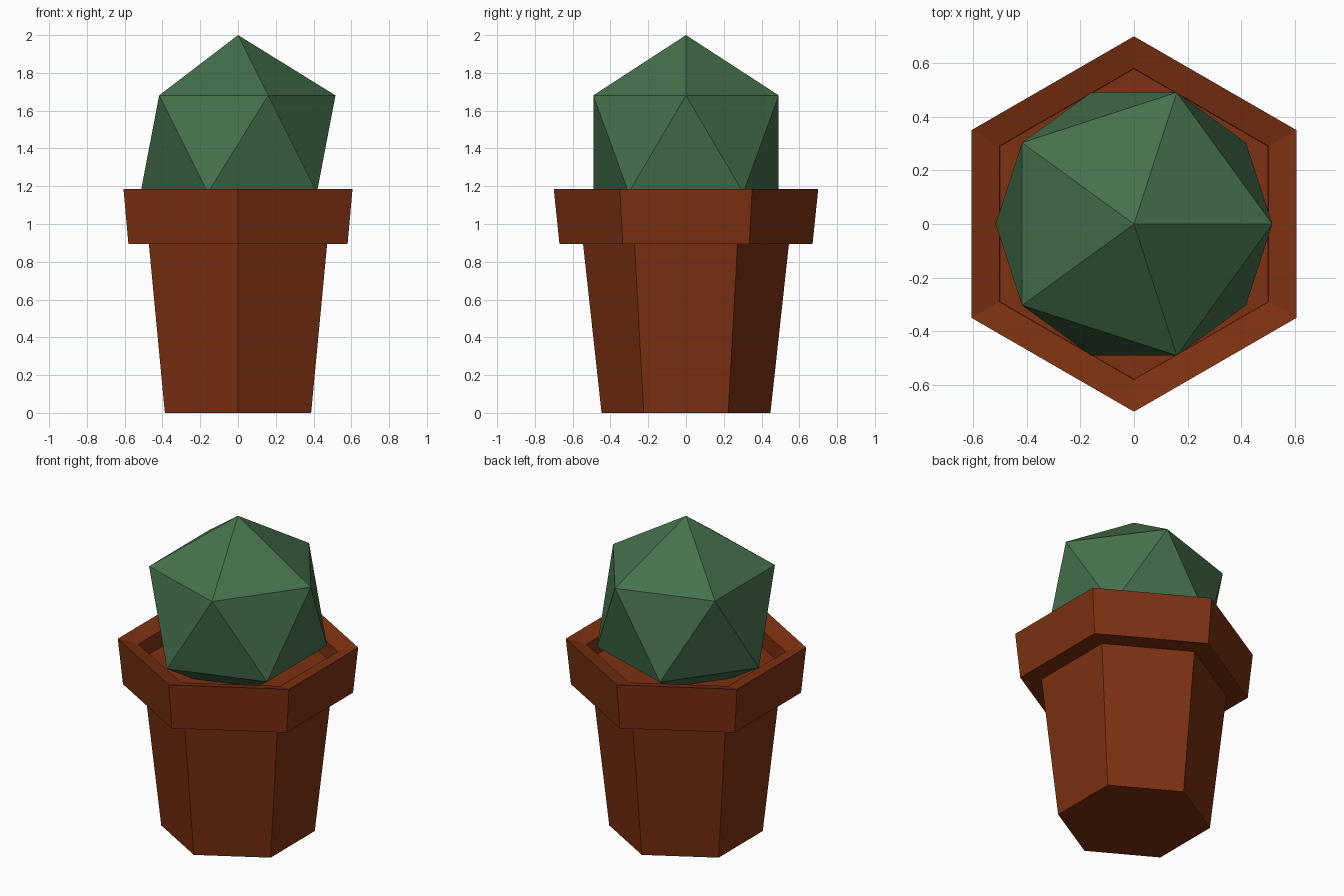
import bpy
import bmesh
import math

if "Cube" in bpy.data.objects:
    bpy.data.objects.remove(bpy.data.objects["Cube"], do_unlink=True)


def make_material(name, color):
    mat = bpy.data.materials.new(name)
    mat.use_nodes = True
    mat.diffuse_color = color
    bsdf = next(n for n in mat.node_tree.nodes if n.type == 'BSDF_PRINCIPLED')
    bsdf.inputs["Base Color"].default_value = color
    return mat


def make_object(name, bm, mat):
    bmesh.ops.recalc_face_normals(bm, faces=bm.faces)
    mesh = bpy.data.meshes.new(name)
    bm.to_mesh(mesh)
    bm.free()
    mesh.materials.append(mat)
    obj = bpy.data.objects.new(name, mesh)
    bpy.context.collection.objects.link(obj)
    return obj


def loft(name, profile, sides, mat):
    """Stack polygon rings (radius, height) and cap both ends."""
    bm = bmesh.new()
    angles = [math.pi / 2 + math.tau * i / sides for i in range(sides)]
    rings = [[bm.verts.new((r * math.cos(a), r * math.sin(a), z)) for a in angles]
             for r, z in profile]
    for low, high in zip(rings, rings[1:]):
        for i in range(sides):
            j = (i + 1) % sides
            bm.faces.new((low[i], low[j], high[j], high[i]))
    bm.faces.new(rings[0])
    bm.faces.new(rings[-1])
    return make_object(name, bm, mat)


terracotta = make_material("terracotta", (0.205, 0.031, 0.0056, 1))
green = make_material("cactus green", (0.061, 0.165, 0.072, 1))

# Hexagonal pot: tapered body, overhanging collar, inward-sloping lip, recessed floor
loft("flower_pot", [(0.447, 0), (0.545, 0.895), (0.67, 0.895), (0.70, 1.185),
                    (0.58, 1.155), (0.578, 1.05)], 6, terracotta)

# Faceted round cactus
radius = 0.577
bm = bmesh.new()
bmesh.ops.create_icosphere(bm, subdivisions=1, radius=radius)
bmesh.ops.translate(bm, verts=bm.verts, vec=(0, 0, 2 - radius))
make_object("cactus", bm, green)
